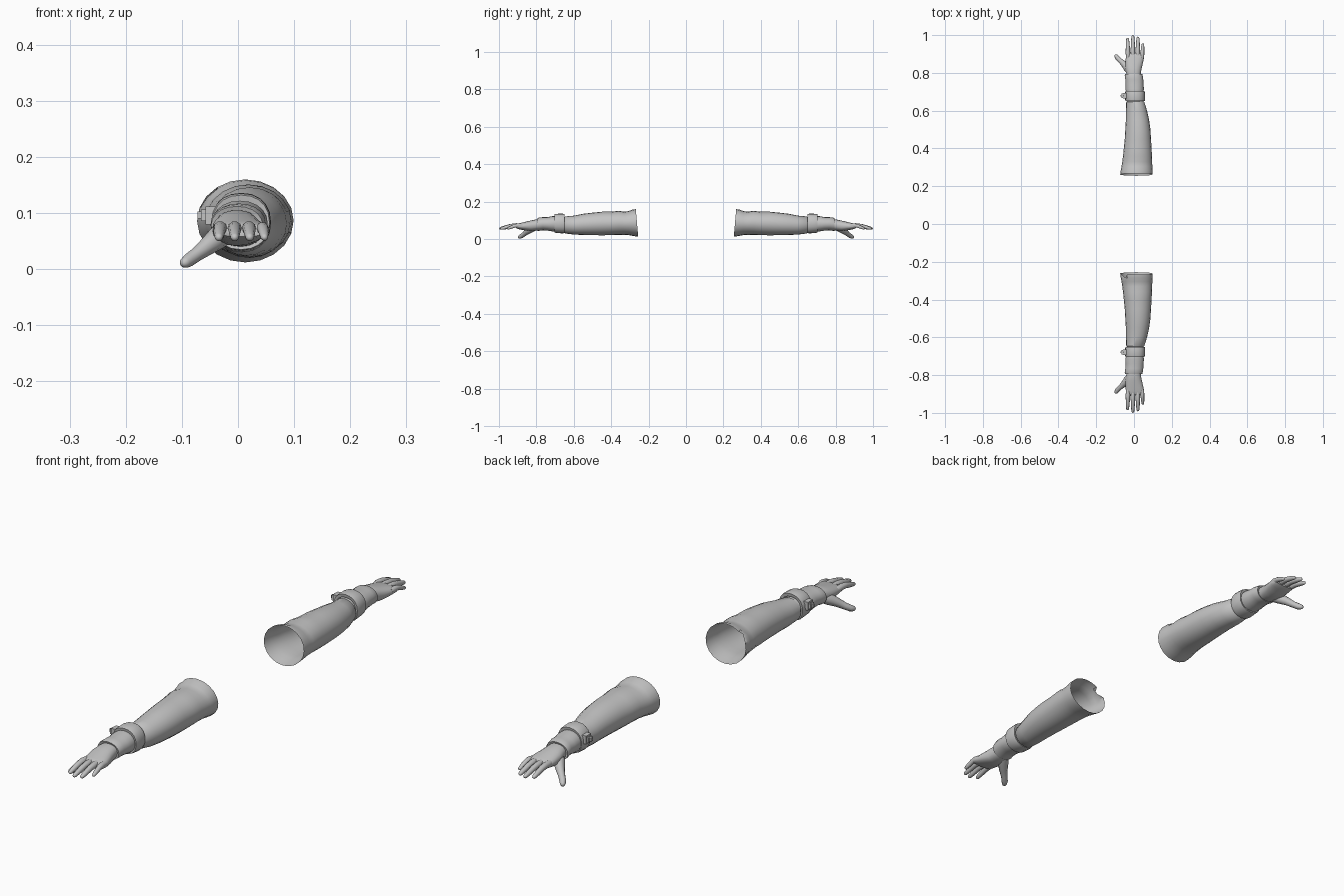
import bpy, bmesh, math
from mathutils import Vector

if "Cube" in bpy.data.objects:
    bpy.data.objects.remove(bpy.data.objects["Cube"])

grey = bpy.data.materials.new("light grey")
grey.diffuse_color = (0.55, 0.55, 0.55, 1)
grey.use_nodes = True
grey.node_tree.nodes["Principled BSDF"].inputs["Base Color"].default_value = grey.diffuse_color


def finish(name, bm, side, angle=40):
    """Mirror to the wanted side, fix normals and make the object."""
    for v in bm.verts:
        v.co.y *= side
    bmesh.ops.recalc_face_normals(bm, faces=bm.faces)
    me = bpy.data.meshes.new(name)
    bm.to_mesh(me)
    bm.free()
    me.materials.append(grey)
    ob = bpy.data.objects.new(name, me)
    bpy.context.collection.objects.link(ob)
    bpy.ops.object.select_all(action='DESELECT')
    ob.select_set(True)
    bpy.context.view_layer.objects.active = ob
    bpy.ops.object.shade_smooth_by_angle(angle=math.radians(angle))
    return ob


def skin(bm, loops, caps=(False, False)):
    """Join rings of points with quads, optionally closing the ends."""
    rings = [[bm.verts.new(p) for p in loop] for loop in loops]
    n = len(rings[0])
    for a, b in zip(rings, rings[1:]):
        for i in range(n):
            j = (i + 1) % n
            bm.faces.new((a[i], a[j], b[j], b[i]))
    if caps[0]:
        bm.faces.new(rings[0])
    if caps[1]:
        bm.faces.new(rings[-1])
    return rings


def oval(y, x0, x1, z0, z1, n, power=1.0):
    """Rounded cross-section filling the box x0..x1, z0..z1."""
    pts = []
    for i in range(n):
        a = 2 * math.pi * i / n
        c, s = math.cos(a), math.sin(a)
        c = math.copysign(abs(c) ** power, c)
        s = math.copysign(abs(s) ** power, s)
        pts.append(Vector(((x0 + x1) / 2 + c * (x1 - x0) / 2, y,
                           (z0 + z1) / 2 + s * (z1 - z0) / 2)))
    return pts


def digit(name, path, radii, side, n=10):
    """Tapered finger along a path with a rounded tip."""
    path = [Vector(p) for p in path]
    d = (path[-1] - path[-2]).normalized()
    r = radii[-1]
    tip = path[-1]
    path += [tip + d * r * 0.6, tip + d * r * 0.95]
    radii = list(radii) + [r * 0.78, r * 0.3]
    loops = []
    for k, p in enumerate(path):
        t = (path[min(k + 1, len(path) - 1)] - path[max(k - 1, 0)]).normalized()
        u = t.cross(Vector((0, 0, 1))).normalized()
        w = u.cross(t)
        loops.append([p + radii[k] * (u * math.cos(2 * math.pi * i / n) + w * math.sin(2 * math.pi * i / n))
                      for i in range(n)])
    bm = bmesh.new()
    skin(bm, loops, (True, True))
    finish(name, bm, side, 60)


def box(bm, lo, hi):
    geo = bmesh.ops.create_cube(bm, size=1)
    for v in geo['verts']:
        v.co = Vector([(a + b) / 2 + c * (b - a) for a, b, c in zip(lo, hi, v.co)])


# rows are y, left, right, bottom, top
SLEEVE = [(.262, -.073, .099, .012, .160), (.285, -.070, .099, .017, .158),
          (.305, -.066, .097, .021, .150), (.33, -.062, .096, .023, .146),
          (.36, -.058, .095, .022, .151), (.40, -.054, .093, .021, .146),
          (.45, -.049, .090, .020, .146), (.50, -.046, .087, .021, .141),
          (.55, -.043, .080, .022, .135), (.60, -.042, .069, .024, .125),
          (.645, -.041, .055, .030, .121), (.65, -.036, .050, .035, .116)]
STRAP = [(.652, -.036, .048, .042, .122), (.650, -.045, .057, .032, .134),
         (.660, -.047, .059, .030, .136), (.695, -.047, .058, .033, .135),
         (.704, -.045, .056, .035, .132), (.702, -.036, .047, .044, .120)]
WRIST = [(.64, -.036, .046, .040, .116), (.70, -.042, .050, .040, .122),
         (.715, -.046, .053, .041, .122), (.74, -.044, .050, .045, .117),
         (.765, -.046, .049, .047, .117), (.785, -.049, .046, .044, .115),
         (.793, -.048, .044, .044, .112), (.790, -.038, .036, .051, .104)]
PALM = [(.775, -.036, .035, .050, .104), (.80, -.040, .036, .046, .105),
        (.83, -.046, .042, .042, .099), (.86, -.045, .049, .046, .092),
        (.885, -.043, .053, .051, .086), (.900, -.041, .053, .054, .082),
        (.908, -.036, .049, .058, .077)]

for side, label in ((1, "back"), (-1, "front")):
    # loose sleeve, open at the shoulder end
    bm = bmesh.new()
    rings = skin(bm, [oval(*r, 20) for r in SLEEVE])
    for v in rings[0]:
        v.co.y += 0.09 * (v.co.z - 0.086)
    if side < 0:  # torn notch on the hem
        rings[0][8].co.y += 0.02
        rings[0][8].co.x += 0.012
    finish(label + "_sleeve", bm, side)

    # wrist strap with its buckle
    bm = bmesh.new()
    skin(bm, [oval(*r, 20, 0.9) for r in STRAP])
    finish(label + "_strap", bm, side)
    bm = bmesh.new()
    box(bm, (-.058, .664, .080), (-.040, .694, .112))
    box(bm, (-.066, .668, .086), (-.056, .674, .106))
    box(bm, (-.066, .684, .086), (-.056, .690, .106))
    box(bm, (-.072, .674, .090), (-.056, .684, .103))
    finish(label + "_buckle", bm, side)

    # glove cuff and palm
    bm = bmesh.new()
    skin(bm, [oval(*r, 20, 0.95) for r in WRIST])
    finish(label + "_cuff", bm, side, 50)
    bm = bmesh.new()
    skin(bm, [oval(*r, 20, 0.85) for r in PALM], (True, True))
    finish(label + "_palm", bm, side, 60)

    # four fingers and the thumb
    fingers = (("index", -.031, -.034, .978), ("middle", -.006, -.006, .992),
               ("ring", .019, .021, .984), ("little", .042, .047, .950))
    for name, xa, xb, end in fingers:
        ys = [.875 + (end - .875) * t for t in (0, .3, .55, .8, 1)]
        zs = (.071, .073, .070, .063, .057)
        xs = [xa + (xb - xa) * t for t in (0, .3, .55, .8, 1)]
        k = 0.88 if name == "little" else 1
        digit(label + "_" + name + "_finger", list(zip(xs, ys, zs)),
              [k * r for r in (.011, .0125, .011, .0098, .0075)], side)
    digit(label + "_thumb",
          [(-.018, .805, .068), (-.036, .828, .056), (-.056, .850, .040),
           (-.074, .866, .026), (-.088, .880, .016), (-.094, .889, .012)],
          [.020, .021, .016, .0125, .012, .010], side)
